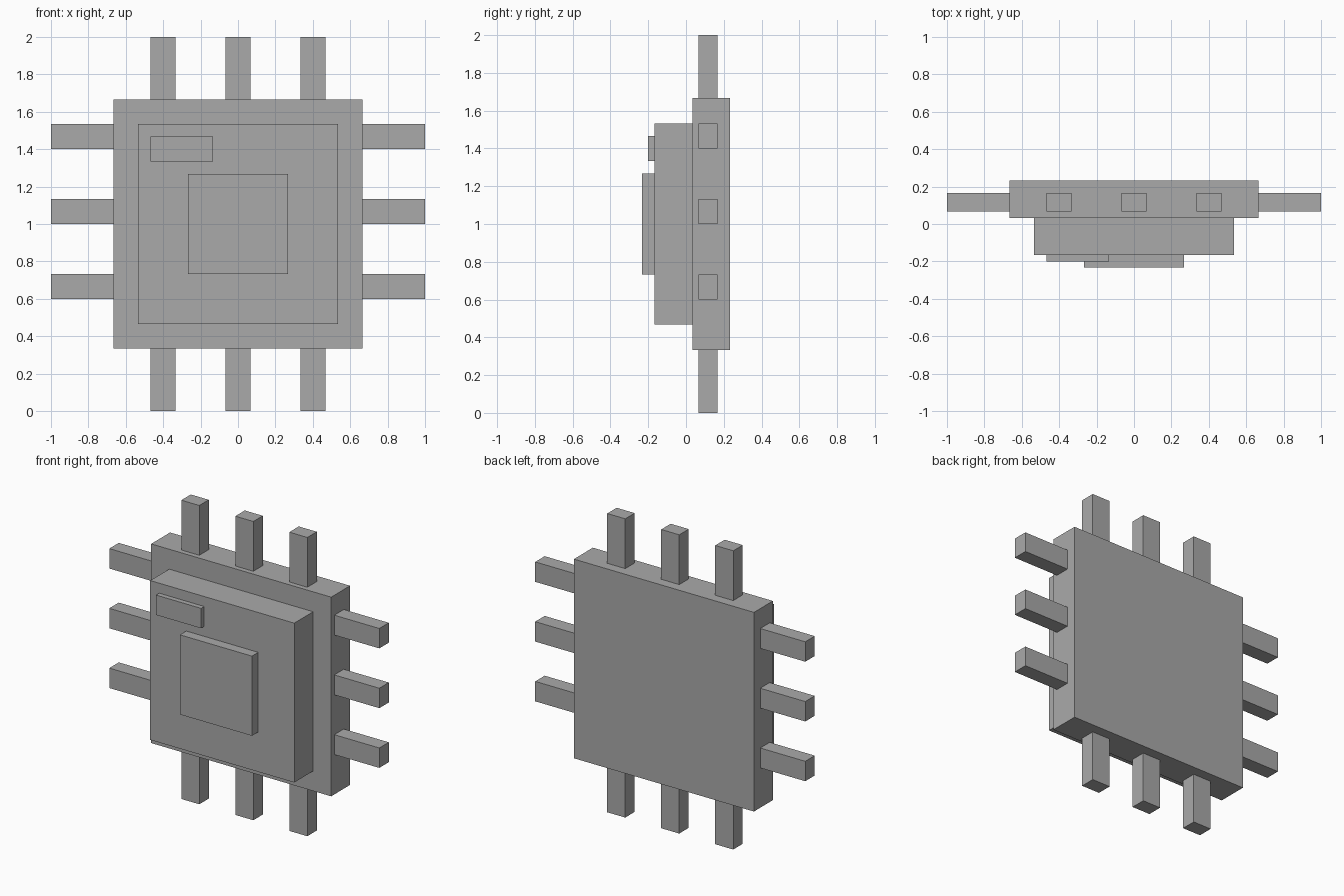
import bpy

if "Cube" in bpy.data.objects:
    bpy.data.objects.remove(bpy.data.objects["Cube"])

grey = bpy.data.materials.new("mid grey")
grey.diffuse_color = (0.4, 0.4, 0.4, 1)
grey.use_nodes = True
grey.node_tree.nodes["Principled BSDF"].inputs["Base Color"].default_value = grey.diffuse_color
U = 1 / 15  # the model sits on a grid of 1/15 unit


def box(name, x, y, z):
    """Box from (min, max) ranges given in grid steps."""
    bpy.ops.mesh.primitive_cube_add(
        size=1, location=[(a + b) / 2 * U for a, b in (x, y, z)])
    ob = bpy.context.object
    ob.name = name
    ob.scale = [(b - a) * U for a, b in (x, y, z)]
    bpy.ops.object.transform_apply(location=False, rotation=False, scale=True)
    ob.data.materials.append(grey)
    return ob


# Stacked chip body
box("base_plate", (-10, 10), (0.5, 3.5), (5, 25))
box("raised_plate", (-8, 8), (-2.5, 0.5), (7, 23))
box("centre_pad", (-4, 4), (-3.5, -2.5), (11, 19))
box("corner_marker", (-7, -2), (-3, -2.5), (20, 22))

# Three pins on each edge
pin_y = (1, 2.5)
for i in range(3):
    x = (-7 + 6 * i, -5 + 6 * i)
    z = (9 + 6 * i, 11 + 6 * i)
    box(f"top_pin_{i + 1}", x, pin_y, (25, 30))
    box(f"bottom_pin_{i + 1}", x, pin_y, (0, 5))
    box(f"left_pin_{i + 1}", (-15, -10), pin_y, z)
    box(f"right_pin_{i + 1}", (10, 15), pin_y, z)
